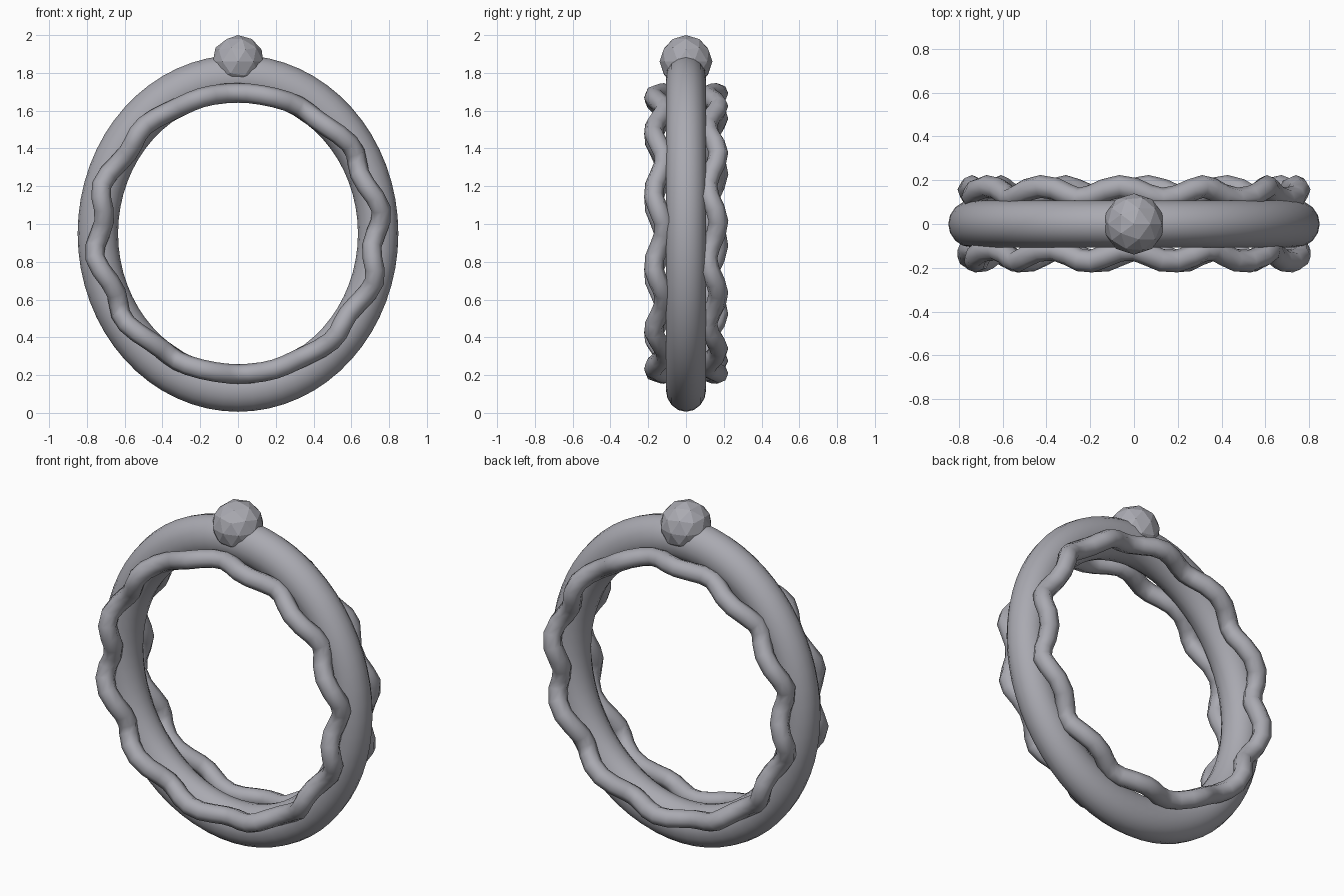
import bpy, math

if "Cube" in bpy.data.objects:
    bpy.data.objects.remove(bpy.data.objects["Cube"])

# one polished grey metal for everything
metal = bpy.data.materials.new("grey_metal")
metal.diffuse_color = (0.40, 0.40, 0.44, 1)
metal.use_nodes = True
metal.node_tree.nodes["Principled BSDF"].inputs["Base Color"].default_value = metal.diffuse_color

CZ = 0.95  # ring centre height


def finish(obj, name, smooth=True):
    obj.name = name
    obj.data.materials.clear()
    obj.data.materials.append(metal)
    for p in obj.data.polygons:
        p.use_smooth = smooth
    return obj


def mesh_object(name, verts, faces):
    me = bpy.data.meshes.new(name)
    me.from_pydata(verts, [], faces)
    ob = bpy.data.objects.new(name, me)
    bpy.context.collection.objects.link(ob)
    return finish(ob, name)


def wavy_strand(name, y0, phase, n=72, sides=8, R=0.74, amp=0.029, r=0.052):
    """Closed tube that spirals 12 times around an ellipse next to the band."""
    pts = []
    for i in range(n):
        t = 2 * math.pi * i / n
        w = 12 * (t - math.radians(phase))
        rad = R + amp * math.cos(w)
        pts.append((rad * math.cos(t), y0 - amp * math.sin(w), CZ + (R + 0.004) * math.sin(t)))
    from mathutils import Vector
    P = [Vector(p) for p in pts]
    verts, faces = [], []
    for i in range(n):
        tan = (P[(i + 1) % n] - P[i - 1]).normalized()
        out = Vector((P[i].x, 0, P[i].z - CZ))
        out = (out - tan * out.dot(tan)).normalized()
        side = tan.cross(out)
        for j in range(sides):
            a = 2 * math.pi * j / sides
            verts.append(P[i] + r * (math.cos(a) * out + math.sin(a) * side))
            k, m = (i + 1) % n, (j + 1) % sides
            faces.append((i * sides + j, i * sides + m, k * sides + m, k * sides + j))
    return mesh_object(name, verts, faces)


# main band: torus stretched a little in height
bpy.ops.mesh.primitive_torus_add(major_segments=64, minor_segments=16, major_radius=0.742,
                                 minor_radius=0.107, location=(0, 0, CZ),
                                 rotation=(math.pi / 2, 0, 0))
band = bpy.context.object
band.scale = (1, 1.112, 1)
finish(band, "main_band")

# twisted strands on the front and back of the band
wavy_strand("front_strand", -0.143, 9.3)
wavy_strand("back_strand", 0.143, 12)

# faceted gem on top
bpy.ops.mesh.primitive_ico_sphere_add(subdivisions=2, radius=0.14, location=(0, 0, 1.86))
finish(bpy.context.object, "gem", smooth=False)
